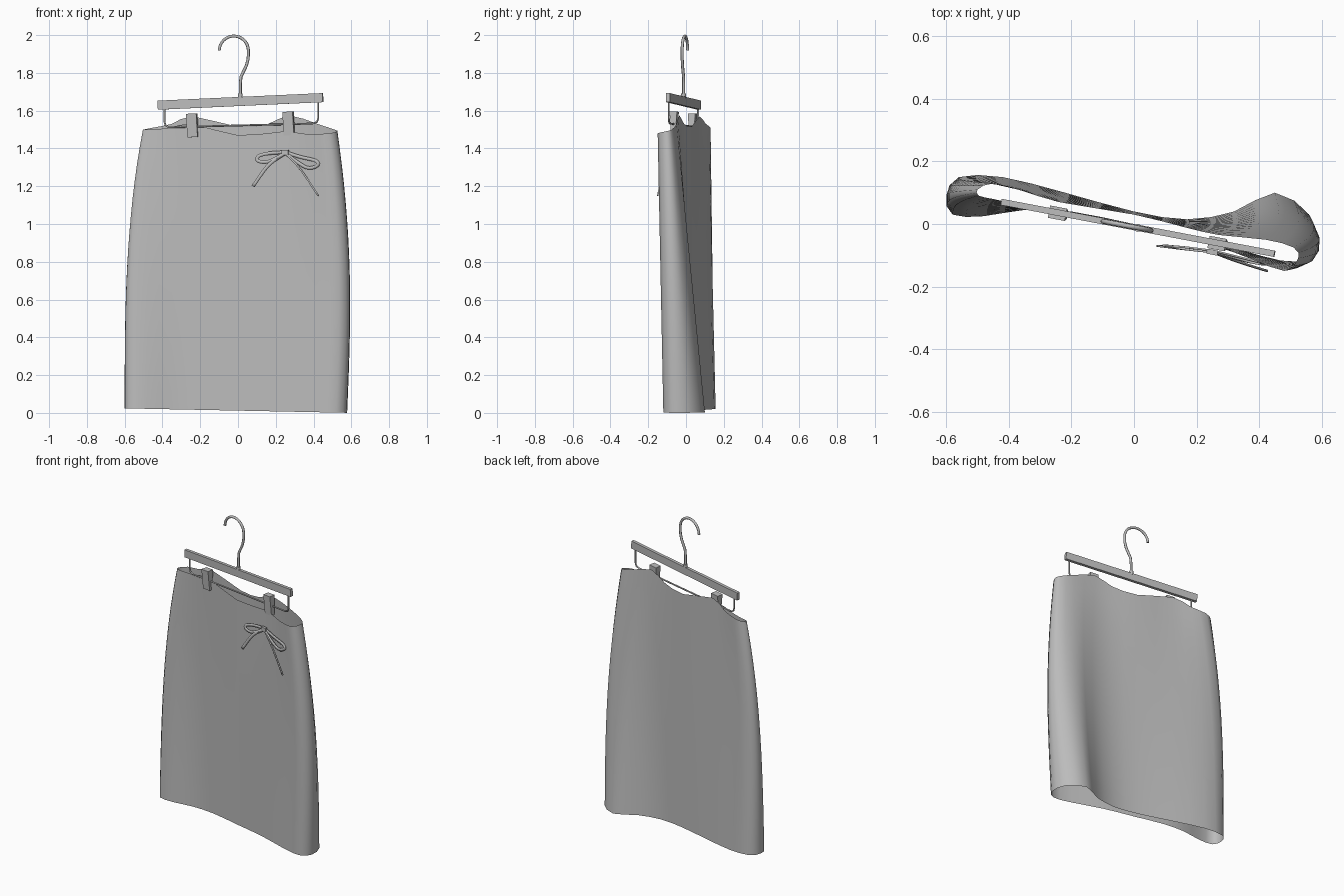
import bpy, math
from mathutils import Vector, Matrix

cube = bpy.data.objects.get("Cube")
if cube:
    bpy.data.objects.remove(cube)

GREY = (0.5, 0.5, 0.5, 1)
grey = bpy.data.materials.new("soft grey")
grey.use_nodes = True
grey.diffuse_color = GREY
grey.node_tree.nodes["Principled BSDF"].inputs["Base Color"].default_value = GREY


def mesh_object(name, verts, faces, smooth=None):
    mesh = bpy.data.meshes.new(name)
    mesh.from_pydata(verts, [], faces)
    mesh.materials.append(grey)
    obj = bpy.data.objects.new(name, mesh)
    bpy.context.collection.objects.link(obj)
    if smooth:
        bpy.ops.object.select_all(action="DESELECT")
        bpy.context.view_layer.objects.active = obj
        obj.select_set(True)
        bpy.ops.object.shade_smooth_by_angle(angle=math.radians(smooth))
    return obj


def catmull(p, steps, closed=False):
    """Smooth path through the given points."""
    p = [Vector(v) for v in p]
    n, out = len(p), []
    for i in range(n if closed else n - 1):
        pick = [p[(i + k) % n] if closed else p[min(max(i + k, 0), n - 1)]
                for k in (-1, 0, 1, 2)]
        a, b, c, d = pick
        for s in range(steps):
            t = s / steps
            out.append(0.5 * (2 * b + (c - a) * t + (2 * a - 5 * b + 4 * c - d) * t**2
                              + (3 * b - a - 3 * c + d) * t**3))
    return out if closed else out + [p[-1]]


def hanger_y(x):
    """The hanger hangs in a slightly turned plane."""
    return -0.01 - 0.19 * x


def wire(name, path, radius):
    curve = bpy.data.curves.new(name, "CURVE")
    curve.dimensions = "3D"
    curve.bevel_depth = radius
    curve.bevel_resolution = 2
    curve.use_fill_caps = True
    spline = curve.splines.new("POLY")
    spline.points.add(len(path) - 1)
    for point, (x, z) in zip(spline.points, path):
        point.co = (x, hanger_y(x), z, 1)
    spline.use_smooth = True
    curve.materials.append(grey)
    obj = bpy.data.objects.new(name, curve)
    bpy.context.collection.objects.link(obj)


def box(name, center, size, tilt=0, taper=1):
    turn = Matrix.Rotation(math.atan(-0.19), 3, "Z") @ Matrix.Rotation(-tilt, 3, "Y")
    verts = []
    for z in (-0.5, 0.5):
        for x, y in ((-0.5, -0.5), (0.5, -0.5), (0.5, 0.5), (-0.5, 0.5)):
            depth = y * (taper if z < 0 else 1)
            local = Vector((x * size[0], depth * size[1], z * size[2]))
            verts.append(Vector(center) + turn @ local)
    faces = [(3, 2, 1, 0), (4, 5, 6, 7)]
    faces += [(i, (i + 1) % 4, (i + 1) % 4 + 4, i + 4) for i in range(4)]
    return mesh_object(name, verts, faces)


# Skirt: a pinched tube lofted from hem outline to waist outline
hem = [(-.6, .09), (-.56, .15), (-.42, .15), (-.22, .1), (0, .04), (.17, .015),
       (.32, .04), (.45, .1), (.56, .03), (.575, -.07), (.52, -.12), (.4, -.1),
       (.2, -.04), (0, 0), (-.2, .04), (-.35, .045), (-.48, .025), (-.58, .03)]
waist = [(-.5, .11, 1.5), (-.45, .13, 1.51), (-.35, .105, 1.53), (-.24, .07, 1.57),
         (0, .03, 1.515), (.16, -.01, 1.53), (.27, -.035, 1.575), (.42, -.05, 1.53),
         (.51, -.075, 1.5), (.525, -.11, 1.49), (.48, -.15, 1.48), (.37, -.11, 1.475),
         (.24, -.065, 1.49), (0, -.01, 1.47), (-.24, .035, 1.53), (-.36, .06, 1.51),
         (-.45, .08, 1.5), (-.495, .09, 1.5)]
low = catmull([(x, y, 0.012 - 0.02 * x) for x, y in hem], 2, True)
high = catmull(waist, 2, True)
rows, n = 16, len(low)
verts = []
for r in range(rows + 1):
    t = r / rows
    for a, b in zip(low, high):
        p = a.lerp(b, t)
        p.x = a.x + (b.x - a.x) * t**3
        p.x += 0.035 * max(p.x, 0) * math.sin(math.pi * t)
        verts.append(p)
faces = [(r * n + i, r * n + n + i, r * n + n + (i + 1) % n, r * n + (i + 1) % n)
         for r in range(rows) for i in range(n)]
mesh_object("skirt", verts, faces, 60)

# Hanger bar, rod and hook
TILT = 0.045
box("hanger_bar", (0.013, hanger_y(0.013), 1.649), (0.89, 0.02, 0.048), TILT)
wire("clip_rod", [(-.39, 1.62), (-.39, 1.545), (-.384, 1.523), (-.365, 1.512),
                  (.395, 1.532), (.418, 1.54), (.425, 1.56), (.425, 1.65)], 0.005)
arc = [(-0.022 + 0.077 * math.cos(a), 1.918 + 0.077 * math.sin(a))
       for a in (math.pi * k / 16 for k in range(17))]
stem = [(.012, 1.66), (.012, 1.74), (.016, 1.78), (.045, 1.84), (.054, 1.875)]
wire("hook", stem + arc, 0.008)
wire("hook_collar", [(.012, 1.665), (.012, 1.69)], 0.013)

# Clips gripping the waistband
for side, x, z in (("right", -.242, 1.522), ("left", .268, 1.532)):
    box(side + "_clip", (x, hanger_y(x) - 0.002, z), (.055, .04, .125), TILT, 0.6)


# Bow: flat ribbons in front of the waist
def ribbon(name, path, width=0.018):
    path = catmull(path, 5)
    verts = []
    for i, p in enumerate(path):
        along = path[min(i + 1, len(path) - 1)] - path[max(i - 1, 0)]
        across = Vector((-along.z, 0, along.x)).normalized() * width / 2
        verts += [p - across, p + across]
    faces = [(2 * i, 2 * i + 2, 2 * i + 3, 2 * i + 1) for i in range(len(path) - 1)]
    obj = mesh_object(name, verts, faces, 40)
    solid = obj.modifiers.new("thickness", "SOLIDIFY")
    solid.thickness = 0.006
    solid.offset = 0


ribbon("right_bow_loop", [(.25, -.085, 1.38), (.17, -.075, 1.375), (.11, -.07, 1.36),
                          (.105, -.07, 1.335), (.16, -.08, 1.33), (.25, -.09, 1.375)])
ribbon("left_bow_loop", [(.25, -.085, 1.38), (.33, -.105, 1.355), (.41, -.125, 1.335),
                         (.42, -.13, 1.31), (.36, -.12, 1.3), (.25, -.09, 1.375)])
ribbon("right_bow_tail", [(.25, -.09, 1.375), (.16, -.08, 1.31), (.08, -.07, 1.2)])
ribbon("left_bow_tail", [(.25, -.09, 1.375), (.33, -.12, 1.29), (.425, -.15, 1.15)], 0.009)
box("bow_knot", (.25, -.09, 1.378), (.035, .016, .025))
